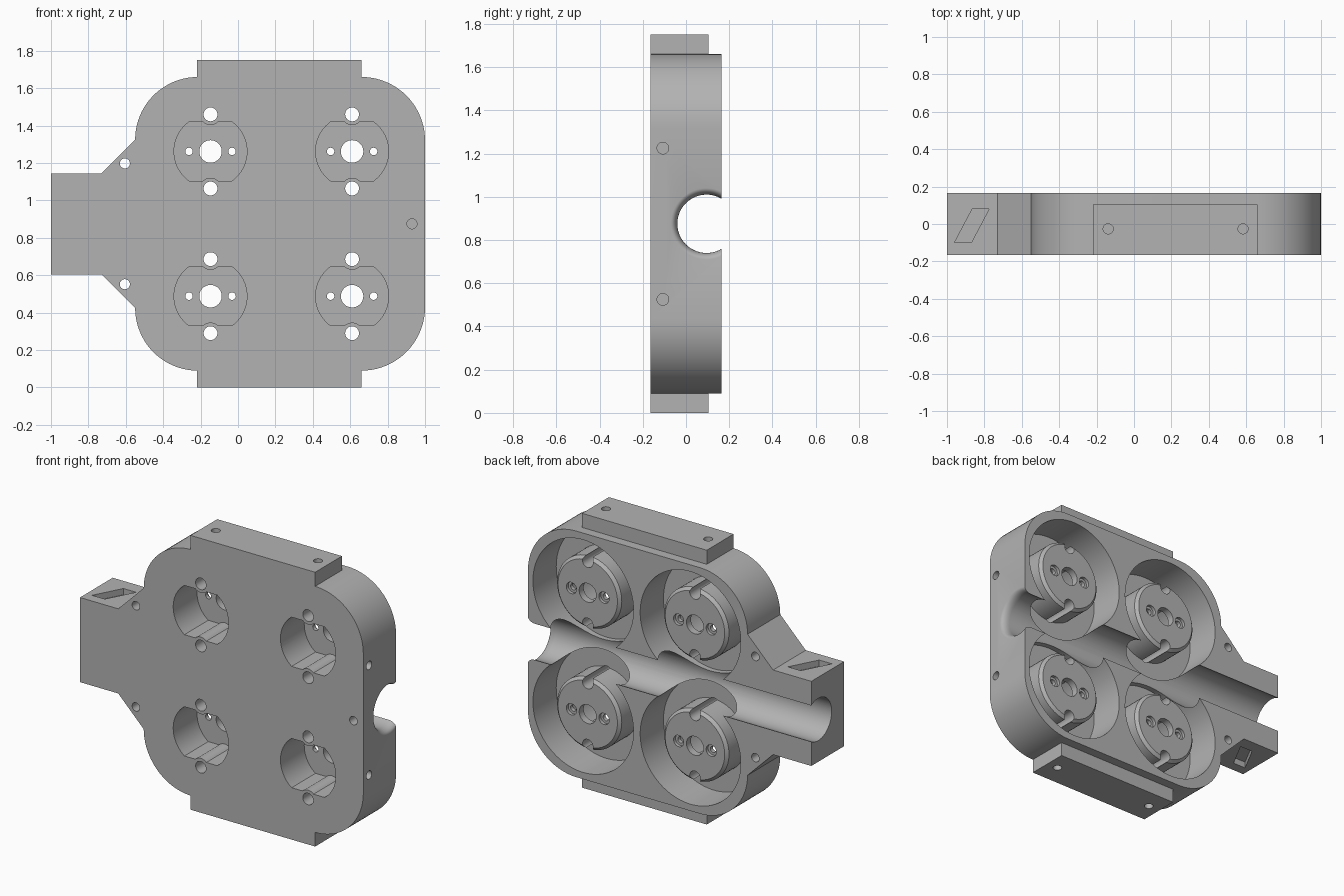
import bpy, bmesh
from math import sin, cos, pi, asin
from mathutils import Vector

cube = bpy.data.objects.get("Cube")
if cube:
    bpy.data.objects.remove(cube, do_unlink=True)

grey = bpy.data.materials.new("plain grey")
grey.use_nodes = True
grey.diffuse_color = (0.45, 0.45, 0.45, 1)
grey.node_tree.nodes["Principled BSDF"].inputs["Base Color"].default_value = (0.45, 0.45, 0.45, 1)


def place(axis, u, v, w):
    """Map plane coordinates u, v and distance w along the axis to a point."""
    return Vector({"x": (w, u, v), "y": (u, w, v), "z": (u, v, w)}[axis])


def loft(name, rings):
    """Closed solid through a list of equal-length rings."""
    bm = bmesh.new()
    loops = [[bm.verts.new(p) for p in ring] for ring in rings]
    n = len(loops[0])
    for a, b in zip(loops, loops[1:]):
        for i in range(n):
            j = (i + 1) % n
            bm.faces.new((a[i], a[j], b[j], b[i]))
    bm.faces.new(loops[0])
    bm.faces.new(loops[-1])
    bmesh.ops.recalc_face_normals(bm, faces=bm.faces)
    mesh = bpy.data.meshes.new(name)
    bm.to_mesh(mesh)
    bm.free()
    mesh.materials.append(grey)
    ob = bpy.data.objects.new(name, mesh)
    bpy.context.collection.objects.link(ob)
    return ob


def prism(name, axis, outline, start, end):
    return loft(name, [[place(axis, u, v, w) for u, v in outline] for w in (start, end)])


def turned(name, axis, centre, profile, sides=64):
    """Solid of revolution from (radius, distance) pairs."""
    angles = [2 * pi * i / sides for i in range(sides)]
    return loft(name, [[place(axis, centre[0] + r * cos(a), centre[1] + r * sin(a), w)
                        for a in angles] for r, w in profile])


def drill(name, axis, centre, radius, start, end, sides=32):
    return turned(name, axis, centre, [(radius, start), (radius, end)], sides)


def combine(target, tool, operation="DIFFERENCE"):
    """Apply a boolean and remove the tool."""
    mod = target.modifiers.new("cut", "BOOLEAN")
    mod.operation, mod.solver, mod.object = operation, "EXACT", tool
    bpy.context.view_layer.update()
    graph = bpy.context.evaluated_depsgraph_get()
    mesh = bpy.data.meshes.new_from_object(target.evaluated_get(graph))
    target.modifiers.clear()
    target.data = mesh
    bpy.data.objects.remove(tool, do_unlink=True)


FRONT, BACK, MID = -0.165, 0.165, 0.875
FLOOR, BOSS_TOP = -0.07, 0.12
SEATS = [(x, z) for x in (-0.147, 0.61) for z in (MID - 0.387, MID + 0.387)]


def arc(cx, cz, r, first, last, steps=20):
    return [(cx + r * cos(first + (last - first) * i / steps),
             cz + r * sin(first + (last - first) * i / steps)) for i in range(steps + 1)]


# Body plate: rounded square with a tapered neck, upper half mirrored downward
upper = arc(0.66, 1.32, 0.34, 0, pi / 2) + arc(-0.215, 1.325, 0.335, pi / 2, pi)
upper += [(-0.73, 1.145), (-1, 1.145)]
outline = upper + [(x, 2 * MID - z) for x, z in reversed(upper)]
body = prism("holder_body", "y", outline, FRONT, BACK)

# Mounting tabs on the top and bottom, sharing the front face
tab = [(-0.22, 0), (0.66, 0), (0.66, 2 * MID), (-0.22, 2 * MID)]
tabs = prism("mounting_tabs", "y", tab, FRONT, 0.105)
combine(body, tabs, "UNION")

# Ring-shaped wells in the back, each leaving a chamfered boss
for seat in SEATS:
    well = drill("well_cutter", "y", seat, 0.355, FLOOR, 0.3, 96)
    boss = turned("boss_core", "y", seat,
                  [(0.228, FLOOR - 0.1), (0.228, BOSS_TOP - 0.018), (0.21, BOSS_TOP)])
    combine(well, boss)
    combine(body, well)

# Cable channel along the middle with a flared end
flare = [(0.165 - 0.03 * cos(t * pi / 12), 1 - 0.05 * (1 - sin(t * pi / 12)))
         for t in range(7)]
flare = [(0.165 - 0.03 * sin(t * pi / 12), 1 - 0.05 * (1 - cos(t * pi / 12)) * 1.0)
         for t in range(7)]
channel = turned("channel_cutter", "x", (0.095, MID),
                 [(0.165, 1.1)] + flare + [(0.135, -1.1)], 96)
combine(body, channel)

# Front sockets: round with flat top and bottom, ribbed beside the screw holes
R, FLAT = 0.195, 0.157
tilt = asin(FLAT / R)
for x, z in SEATS:
    shape = arc(x, z, R, -tilt, tilt) + arc(x, z, R, pi - tilt, pi + tilt)
    socket = prism("socket_cutter", "y", shape, FRONT - 0.1, BOSS_TOP - 0.045)
    for side in (-1, 1):
        combine(socket, drill("rib", "y", (x, z + side * 0.198), 0.057, -0.4, 0.3))
    combine(body, socket)
    combine(body, drill("centre_hole", "y", (x, z), 0.06, -0.3, 0.3, 48))
    for side in (-1, 1):
        combine(body, drill("screw_hole", "y", (x, z + side * 0.198), 0.037, -0.3, 0.3))
        combine(body, turned("pin_hole", "y", (x + side * 0.115, z),
                             [(0.02, -0.3), (0.02, BOSS_TOP - 0.02),
                              (0.036, BOSS_TOP - 0.02), (0.036, 0.3)], 32))

# Small fixing holes and slanted neck slots, mirrored about the middle
slot = [(-0.96, -0.1), (-0.87, -0.1), (-0.775, 0.08), (-0.865, 0.08)]
for side in (-1, 1):
    edge, neck = MID + side * MID, MID + side * 0.27
    combine(body, drill("neck_hole", "y", (-0.605, MID + side * 0.323), 0.027, -0.3, 0.3))
    combine(body, drill("side_hole", "x", (-0.107, MID + side * 0.35), 0.027, 0.9, 1.1))
    for x in (-0.138, 0.583):
        combine(body, drill("tab_hole", "z", (x, -0.026), 0.027,
                            edge - side * 0.08, edge + side * 0.1))
    combine(body, prism("neck_slot", "z", slot, neck - side * 0.04, neck + side * 0.1))
combine(body, drill("front_hole", "y", (0.93, MID), 0.027, -0.3, -0.08))

# Smooth curved walls, keep edges sharp
bpy.ops.object.select_all(action="DESELECT")
body.select_set(True)
bpy.context.view_layer.objects.active = body
bpy.ops.object.shade_smooth_by_angle(angle=pi / 6)
